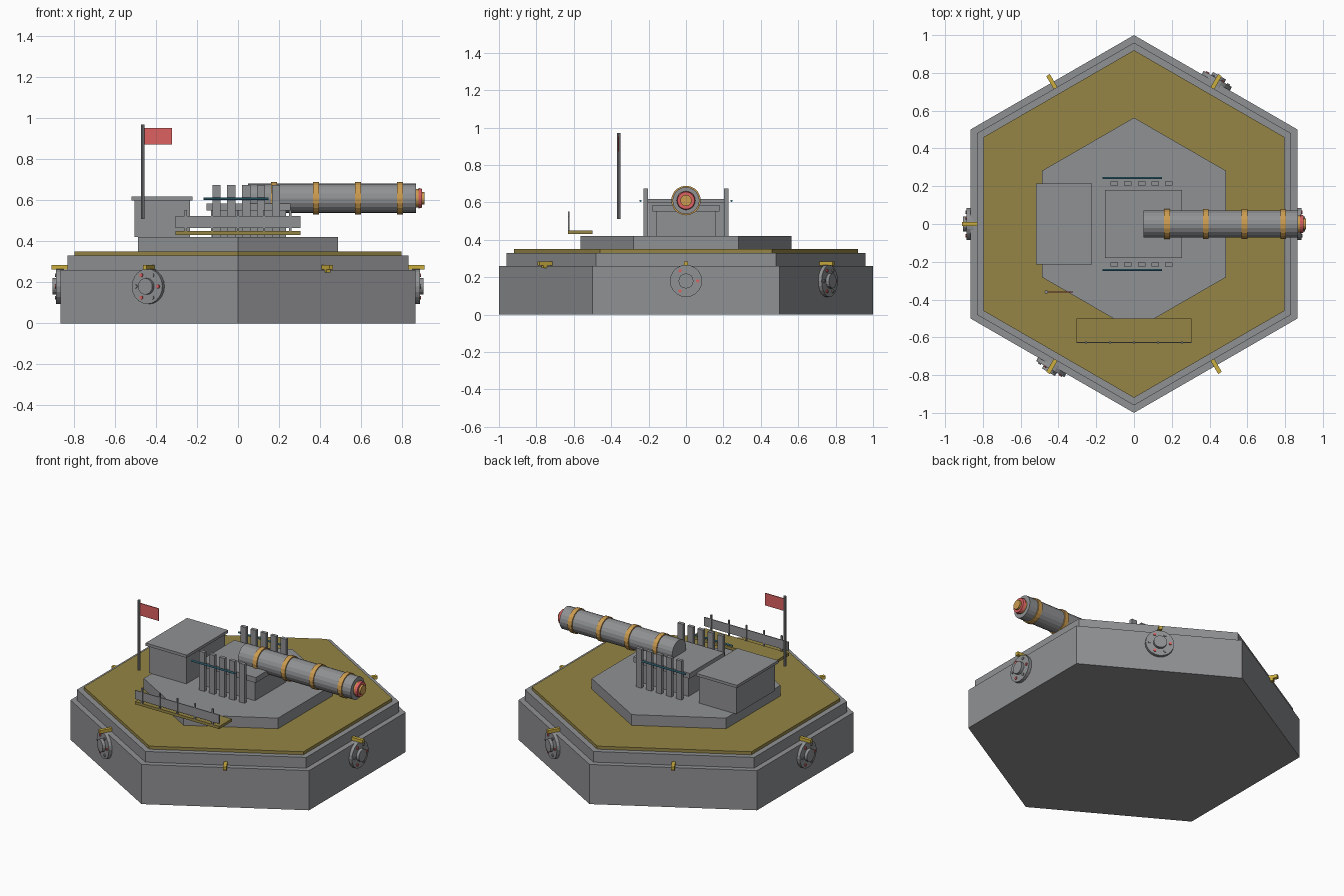
import bpy, bmesh
from math import radians, pi
from mathutils import Matrix, Vector

cube = bpy.data.objects.get("Cube")
if cube:
    bpy.data.objects.remove(cube, do_unlink=True)


def material(name, rgb):
    m = bpy.data.materials.new(name)
    m.use_nodes = True
    m.diffuse_color = (*rgb, 1)
    m.node_tree.nodes["Principled BSDF"].inputs["Base Color"].default_value = (*rgb, 1)
    return m


STEEL = material("steel grey", (0.28, 0.285, 0.295))
DECK = material("deck brass", (0.30, 0.235, 0.06))
GOLD = material("bright gold", (0.60, 0.42, 0.05))
BRONZE = material("band bronze", (0.60, 0.33, 0.08))
RED = material("signal red", (0.72, 0.12, 0.12))
TEAL = material("pipe teal", (0.07, 0.30, 0.42))


def finish(name, bm, mat, matrix):
    me = bpy.data.meshes.new(name)
    bm.transform(matrix)
    bm.to_mesh(me)
    bm.free()
    me.materials.append(mat)
    ob = bpy.data.objects.new(name, me)
    bpy.context.collection.objects.link(ob)
    return ob


def box(name, x, y, z, mat, matrix=Matrix()):
    """Box from (min, max) pairs on each axis."""
    bm = bmesh.new()
    bmesh.ops.create_cube(bm, size=1)
    size = [b - a for a, b in (x, y, z)]
    mid = Vector([(a + b) / 2 for a, b in (x, y, z)])
    return finish(name, bm, mat, matrix @ Matrix.Translation(mid) @ Matrix.Diagonal((*size, 1)))


def prism(name, sides, r, start, end, mat, matrix=Matrix(), r2=None):
    """Prism along local z."""
    bm = bmesh.new()
    bmesh.ops.create_cone(bm, cap_ends=True, segments=sides, radius1=r,
                          radius2=r if r2 is None else r2, depth=end - start)
    return finish(name, bm, mat, matrix @ Matrix.Translation((0, 0, (start + end) / 2)))


ALONG_X = Matrix.Rotation(pi / 2, 4, 'Y')

# Hexagonal platform tiers
prism("base_tier", 6, 1.0, 0, 0.26, STEEL)
prism("upper_tier", 6, 0.96, 0.26, 0.33, STEEL)
prism("deck_plate", 6, 0.92, 0.33, 0.35, DECK)
prism("gun_platform", 6, 0.563, 0.35, 0.42, STEEL)

# Bunker with overhanging roof
box("bunker", (-0.505, -0.235), (-0.2, 0.2), (0.42, 0.6), STEEL)
box("bunker_roof", (-0.52, -0.222), (-0.215, 0.215), (0.6, 0.618), STEEL)

# Gun carriage
box("carriage_body", (-0.13, 0.235), (-0.16, 0.16), (0.42, 0.55), STEEL)
box("carriage_top", (-0.153, 0.255), (-0.18, 0.18), (0.55, 0.585), STEEL)

# Side fins and pipes
for side in (-1, 1):
    for i in range(5):
        x = -0.105 + i * 0.0725
        y = side * 0.215
        box("fin", (x - 0.02, x + 0.02), (y - 0.011, y + 0.011), (0.42, 0.675), STEEL)
    prism("side_pipe", 8, 0.006, -0.168, 0.148, TEAL,
          Matrix.Translation((0, side * 0.243, 0.608)) @ ALONG_X)

# Barrel, bands and muzzle
AXIS = Matrix.Translation((0, 0, 0.61)) @ ALONG_X
prism("barrel", 20, 0.072, 0.05, 0.868, STEEL, AXIS)
for i in range(4):
    x = 0.175 + i * 0.205
    prism("barrel_band", 20, 0.079, x - 0.015, x + 0.015, BRONZE, AXIS)
prism("muzzle_collar", 20, 0.045, 0.868, 0.884, BRONZE, AXIS)
prism("muzzle_ring", 20, 0.05, 0.88, 0.897, RED, AXIS, 0.046)
prism("muzzle_core", 20, 0.03, 0.89, 0.91, BRONZE, AXIS)

# Catwalk and railing
box("catwalk", (-0.305, 0.305), (-0.63, -0.5), (0.432, 0.45), DECK)
box("rail_panel", (-0.305, 0.305), (-0.63, -0.624), (0.466, 0.524), STEEL)
for i in range(5):
    x = -0.255 + i * 0.1275
    box("rail_post", (x - 0.005, x + 0.005), (-0.632, -0.622), (0.45, 0.552), STEEL)

# Flag
prism("flag_pole", 8, 0.009, 0.51, 0.97, STEEL, Matrix.Translation((-0.465, -0.36, 0)))
box("flag", (-0.457, -0.322), (-0.363, -0.357), (0.872, 0.952), RED)

# Clamps on every wall, round ports on four walls
for angle in range(0, 360, 60):
    turn = Matrix.Rotation(radians(angle), 4, 'Z')
    box("clamp_arm", (0.83, 0.91), (-0.011, 0.011), (0.263, 0.284), GOLD, turn)
    box("clamp_leg", (0.86, 0.885), (-0.011, 0.011), (0.248, 0.263), GOLD, turn)
    if angle in (120, 300):
        continue
    port = turn @ Matrix.Translation((0, 0, 0.18)) @ ALONG_X
    prism("port_flange", 20, 0.086, 0.85, 0.887, STEEL, port)
    prism("port_hub", 16, 0.04, 0.88, 0.906, STEEL, port)
    for i in range(6):
        spin = turn @ Matrix.Translation((0, 0, 0.18)) @ Matrix.Rotation(i * pi / 3, 4, 'X')
        prism("port_bolt", 8, 0.009, 0.88, 0.893, STEEL if i % 2 else RED,
              spin @ Matrix.Translation((0, 0.063, 0)) @ ALONG_X)
